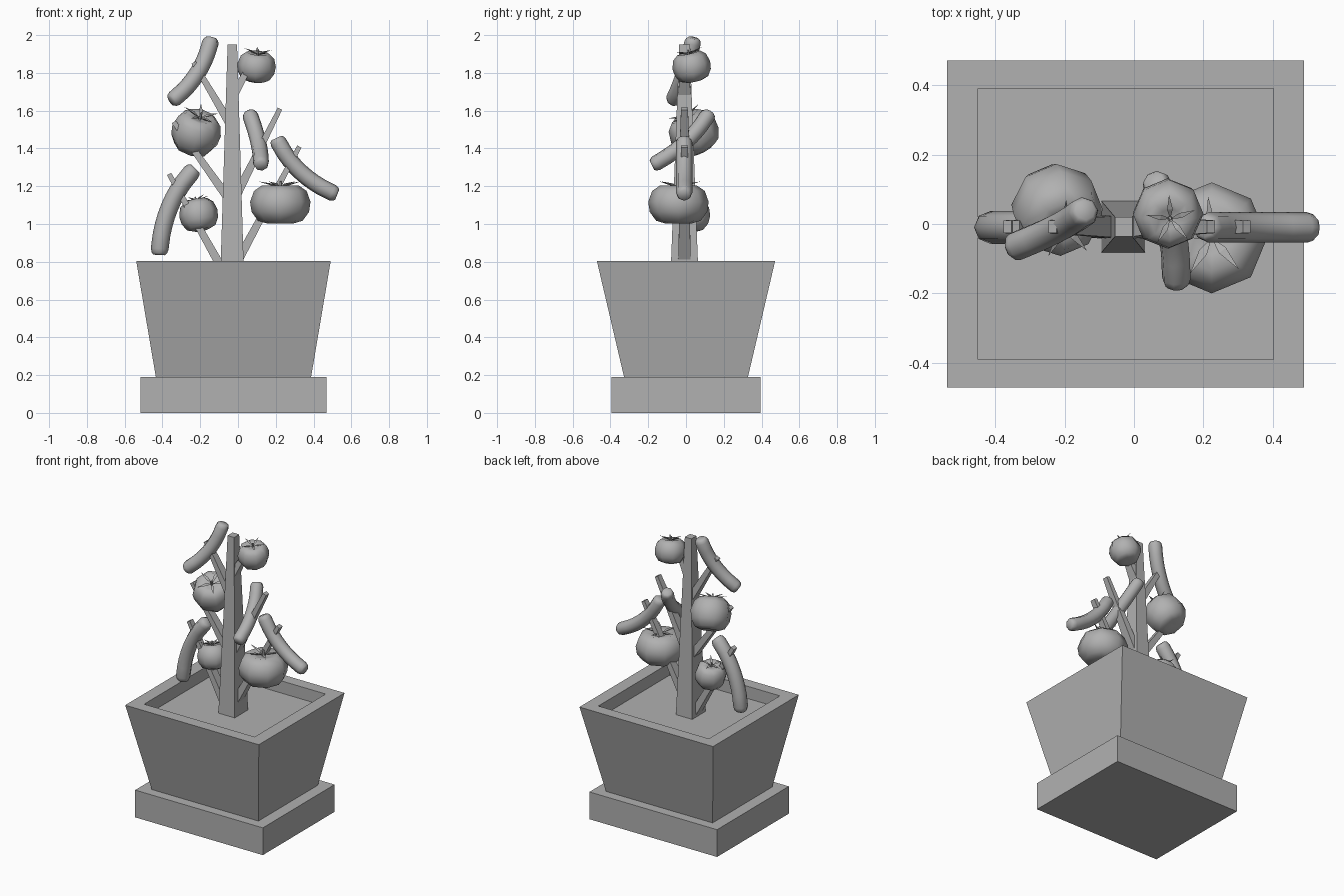
import bpy, bmesh, math
from mathutils import Vector, Matrix

if "Cube" in bpy.data.objects:
    bpy.data.objects.remove(bpy.data.objects["Cube"])

CX, CY = -0.024, -0.008   # pot / trunk centre

# Dark grey used on every part
GREY = bpy.data.materials.new("dark_grey")
GREY.diffuse_color = (0.44, 0.44, 0.44, 1)
GREY.use_nodes = True
GREY.node_tree.nodes["Principled BSDF"].inputs["Base Color"].default_value = GREY.diffuse_color


def finish(name, bm, smooth=None):
    bmesh.ops.recalc_face_normals(bm, faces=bm.faces)
    me = bpy.data.meshes.new(name)
    bm.to_mesh(me)
    bm.free()
    me.materials.append(GREY)
    ob = bpy.data.objects.new(name, me)
    bpy.context.collection.objects.link(ob)
    if smooth:
        bpy.ops.object.select_all(action='DESELECT')
        ob.select_set(True)
        bpy.context.view_layer.objects.active = ob
        bpy.ops.object.shade_smooth_by_angle(angle=math.radians(smooth))
    return ob


def skin(bm, rings):
    """Bridge point rings with quads and cap both ends."""
    vs = [[bm.verts.new(p) for p in r] for r in rings]
    n = len(vs[0])
    for a, b in zip(vs, vs[1:]):
        for i in range(n):
            j = (i + 1) % n
            bm.faces.new((a[i], a[j], b[j], b[i]))
    bm.faces.new(vs[0])
    bm.faces.new(vs[-1])


def rect(hx, hy, z, cx=CX, cy=0.0):
    return [(cx + sx * hx, cy + sy * hy, z)
            for sx, sy in ((-1, -1), (1, -1), (1, 1), (-1, 1))]


def stack(name, rings):
    bm = bmesh.new()
    skin(bm, rings)
    return finish(name, bm)


# Saucer, hollowed pot with soil floor, trunk
stack("saucer", [rect(0.492, 0.395, 0), rect(0.492, 0.395, 0.19)])
stack("pot", [rect(0.411, 0.328, 0.19), rect(0.515, 0.472, 0.805),
              rect(0.426, 0.391, 0.805), rect(0.426, 0.391, 0.72)])
stack("trunk", [rect(0.063, 0.074, 0.72, -0.031, CY),
                rect(0.025, 0.028, 1.95, -0.03, CY)])

# Branches: tapered square sticks in the x-z plane
BRANCHES = [((-0.06, 0.72), (-0.365, 1.265)), ((-0.04, 1.12), (-0.34, 1.54)),
            ((-0.03, 1.51), (-0.235, 1.855)), ((-0.02, 0.77), (0.325, 1.41)),
            ((-0.01, 1.15), (0.222, 1.61)), ((-0.02, 1.69), (0.07, 1.85))]
for k, (a, b) in enumerate(BRANCHES):
    a, b = Vector((a[0], CY, a[1])), Vector((b[0], CY, b[1]))
    d = (b - a).normalized()
    u, v = d.cross(Vector((0, 1, 0))), Vector((0, 1, 0))
    stack(f"branch_{k + 1}",
          [[p + u * sx * w * 0.8 + v * sy * w * 1.15
            for sx, sy in ((-1, -1), (1, -1), (1, 1), (-1, 1))]
           for p, w in ((a, 0.03), (b, 0.016))])


# Tomatoes: lathed eight-sided body plus a five-leaf calyx
PROFILE = [(0.04, 0.76), (0.3, 0.88), (0.6, 0.97), (0.87, 0.68), (1.0, 0.12),
           (0.95, -0.4), (0.74, -0.85), (0.42, -1.0), (0.04, -0.93)]


def tomato(name, centre, r, h, axis):
    m = (Matrix.Translation(centre)
         @ Vector((0, 0, 1)).rotation_difference(Vector(axis)).to_matrix().to_4x4())
    bm = bmesh.new()
    skin(bm, [[m @ Vector((r * p * math.cos(i * math.pi / 4),
                           r * p * math.sin(i * math.pi / 4), h * z))
               for i in range(8)] for p, z in PROFILE])
    finish(name, bm, 60)
    bm = bmesh.new()
    for k in range(5):
        rot = m @ Matrix.Rotation(k * math.tau / 5 + 0.4, 4, 'Z')
        # leaf: ridge top, keel below, tip curling up
        pts = [(0, 0, 0.86 * h), (0.3 * r, 0.08 * r, 1.06 * h),
               (0.3 * r, -0.08 * r, 1.06 * h), (0.3 * r, 0, 0.96 * h),
               (0.75 * r, 0, 1.17 * h)]
        a, b, c, d, e = [bm.verts.new(rot @ Vector(p)) for p in pts]
        for f in ((a, b, d), (a, d, c), (b, e, d), (d, e, c), (a, c, b), (b, c, e)):
            bm.faces.new(f)
    skin(bm, [[m @ Vector((w * r * math.cos(i * math.tau / 5),
                           w * r * math.sin(i * math.tau / 5), z * h))
               for i in range(5)] for w, z in ((0.07, 0.8), (0.04, 1.2))])
    finish(name + "_calyx", bm)


tomato("tomato_top", (0.098, 0.03, 1.832), 0.102, 0.078, (0.1, -0.22, 1))
tomato("tomato_upper_left", (-0.222, 0.043, 1.483), 0.132, 0.106, (0.24, -0.5, 0.88))
tomato("tomato_right", (0.224, -0.04, 1.105), 0.16, 0.103, (0, 0, 1))
tomato("tomato_lower_left", (-0.208, 0.025, 1.048), 0.103, 0.082, (-0.2, 0.15, 1))


# Peppers: bent eight-sided tubes with blunt rounded ends
def pepper(name, a, mid, b, r):
    a, mid, b = Vector(a), Vector(mid), Vector(b)
    ctrl = mid * 2 - (a + b) / 2
    side = (b - a).cross(Vector((0, 1, 0))).normalized()
    steps = [(0, 0.65), (0.02, 0.87), (0.06, 1)] + \
            [(t / 10, 1) for t in range(2, 9)] + \
            [(0.94, 1), (0.98, 0.87), (1, 0.65)]
    rings = []
    for t, w in steps:
        p = a * (1 - t) ** 2 + ctrl * 2 * t * (1 - t) + b * t * t
        d = ((ctrl - a) * (1 - t) + (b - ctrl) * t).normalized()
        u = (side - d * side.dot(d)).normalized()
        v = d.cross(u)
        rings.append([p + (u * math.cos(i * math.pi / 4)
                           + v * math.sin(i * math.pi / 4)) * r * w
                      for i in range(8)])
    bm = bmesh.new()
    skin(bm, rings)
    finish(name, bm, 50)


pepper("pepper_top", (-0.14, 0.04, 1.985), (-0.217, -0.01, 1.795),
       (-0.355, -0.07, 1.65), 0.044)
pepper("pepper_middle", (0.058, 0.125, 1.592), (0.107, 0.0, 1.435),
       (0.122, -0.18, 1.31), 0.042)
pepper("pepper_right", (0.203, -0.01, 1.455), (0.332, -0.01, 1.275),
       (0.525, -0.01, 1.155), 0.044)
pepper("pepper_left", (-0.227, -0.01, 1.295), (-0.362, -0.01, 1.09),
       (-0.417, -0.01, 0.836), 0.047)
